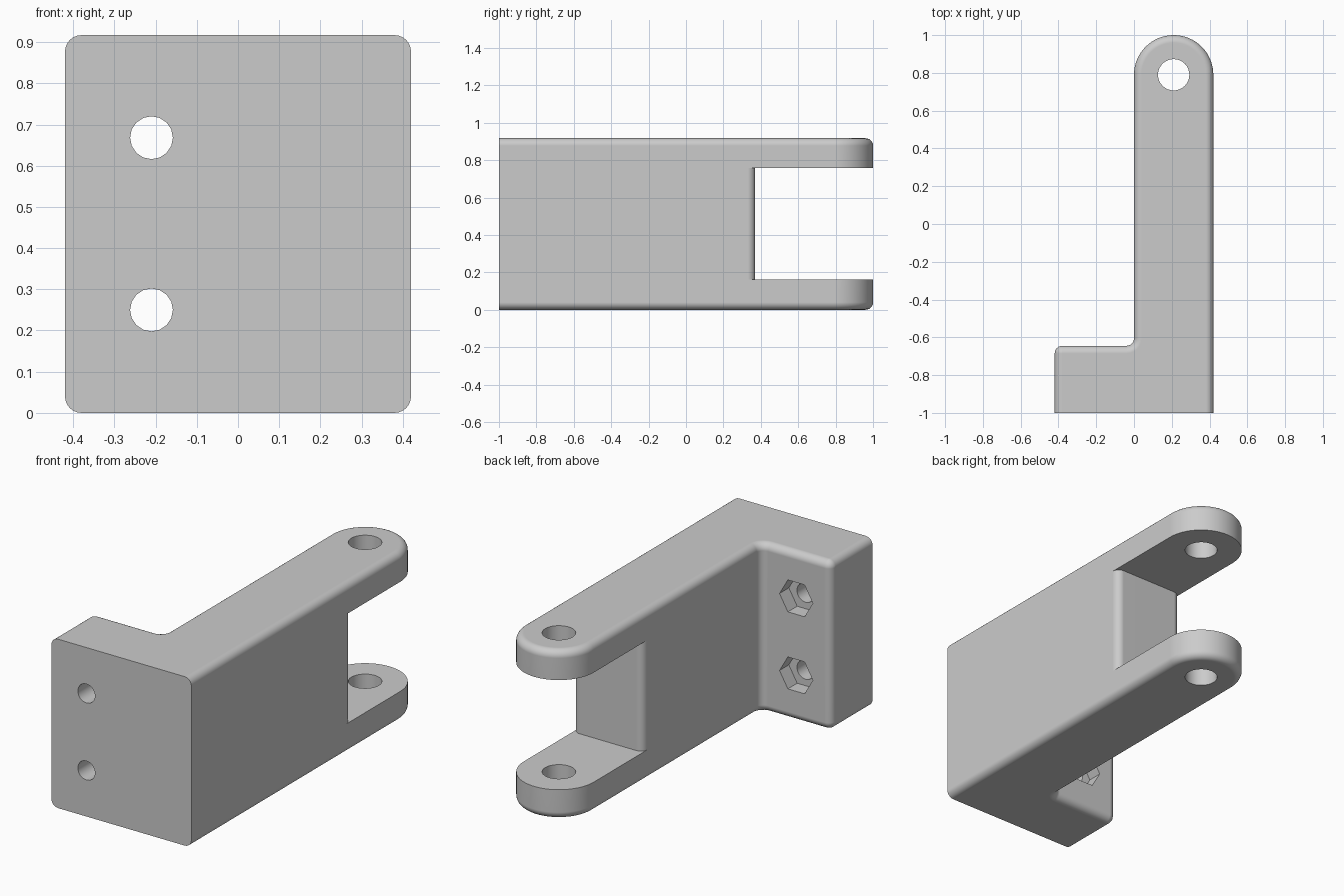
import bpy, bmesh
from math import sin, cos, pi, radians

if "Cube" in bpy.data.objects:
    bpy.data.objects.remove(bpy.data.objects["Cube"])

HEIGHT = 0.917     # overall height
HALF = 0.42        # half width of the mounting flange
ROUND = 0.04       # edge rounding
PIN = (0.21, 0.79) # centre of the rounded arm end
STEPS = 6

grey = bpy.data.materials.new("light grey")
grey.use_nodes = True
grey.diffuse_color = (0.6, 0.6, 0.6, 1)
grey.node_tree.nodes["Principled BSDF"].inputs["Base Color"].default_value = (0.6, 0.6, 0.6, 1)


def arc(cx, cy, r, start, end, n):
    angles = [radians(start + (end - start) * i / n) for i in range(n + 1)]
    return [(cx + r * cos(a), cy + r * sin(a)) for a in angles]


def outline(d):
    """L-shaped plan, inset by d on every side but the front."""
    return ([(-HALF + d, -1), (HALF - d, -1)]
            + arc(*PIN, PIN[0] - d, 0, 180, 32)
            + arc(-ROUND, -0.645 + ROUND, ROUND + d, 0, -90, STEPS)
            + arc(-HALF + ROUND, -0.645 - ROUND, ROUND - d, 90, 180, STEPS))


def loft(name, rings):
    """Skin a stack of matching closed rings and cap both ends."""
    bm = bmesh.new()
    loops = [[bm.verts.new(p) for p in ring] for ring in rings]
    n = len(loops[0])
    for a, b in zip(loops, loops[1:]):
        for i in range(n):
            j = (i + 1) % n
            bm.faces.new((a[i], a[j], b[j], b[i]))
    bm.faces.new(loops[0][::-1])
    bm.faces.new(loops[-1])
    bmesh.ops.remove_doubles(bm, verts=bm.verts, dist=1e-5)
    bmesh.ops.recalc_face_normals(bm, faces=bm.faces)
    mesh = bpy.data.meshes.new(name)
    bm.to_mesh(mesh)
    bm.free()
    mesh.materials.append(grey)
    obj = bpy.data.objects.new(name, mesh)
    bpy.context.collection.objects.link(obj)
    return obj


def upright(name, plan, z0, z1):
    return loft(name, [[(x, y, z) for x, y in plan] for z in (z0, z1)])


def along_y(name, plan, y0, y1):
    return loft(name, [[(x, y, z) for x, z in plan] for y in (y0, y1)])


# Bracket body with rounded top and bottom rims
rim = [(ROUND * (1 - cos(t)), ROUND * (1 - sin(t)))
       for t in (pi / 2 * i / STEPS for i in range(STEPS + 1))]
levels = [(d, z) for d, z in reversed(rim)]
levels = [(ROUND * (1 - cos(t)), ROUND * (1 - sin(t)))
          for t in (pi / 2 * (1 - i / STEPS) for i in range(STEPS + 1))]
levels = levels[::1]
levels = sorted(levels, key=lambda l: l[1])
levels += [(d, HEIGHT - z) for d, z in reversed(levels)]
bracket = loft("hinge_bracket", [[(x, y, z) for x, y in outline(d)] for d, z in levels])

# Fork slot, leaving a web with rounded vertical edges
web_end = 0.37
slot = ([(-0.1, 1.2), (-0.1, web_end - ROUND), (0, web_end - ROUND)]
        + arc(ROUND, web_end - ROUND, ROUND, 170, 90, STEPS)
        + arc(HALF - ROUND, web_end - ROUND, ROUND, 90, 10, STEPS)
        + [(HALF, web_end - ROUND), (HALF + 0.1, web_end - ROUND), (HALF + 0.1, 1.2)])
cutters = [upright("fork_slot", slot, 0.163, 0.758)]

# Pin hole through both lugs
cutters.append(upright("pin_hole", arc(*PIN, 0.083, 0, 360, 32)[:-1], -0.1, HEIGHT + 0.1))

# Screw holes with hexagonal nut pockets at the back of the flange
for z in (0.25, 0.668):
    cutters.append(along_y("screw_hole", arc(-0.21, z, 0.052, 0, 360, 16)[:-1], -1.1, -0.5))
    cutters.append(along_y("nut_pocket", arc(-0.21, z, 0.1, 0, 360, 6)[:-1], -0.725, -0.5))

bpy.ops.object.select_all(action="DESELECT")
bpy.context.view_layer.objects.active = bracket
bracket.select_set(True)
for cutter in cutters:
    cut = bracket.modifiers.new("cut", "BOOLEAN")
    cut.operation = "DIFFERENCE"
    cut.solver = "EXACT"
    cut.object = cutter
    bpy.ops.object.modifier_apply(modifier=cut.name)
    bpy.data.objects.remove(cutter)

bpy.ops.object.shade_smooth_by_angle(angle=radians(30))
normals = bracket.modifiers.new("even_shading", "WEIGHTED_NORMAL")
normals.keep_sharp = True
